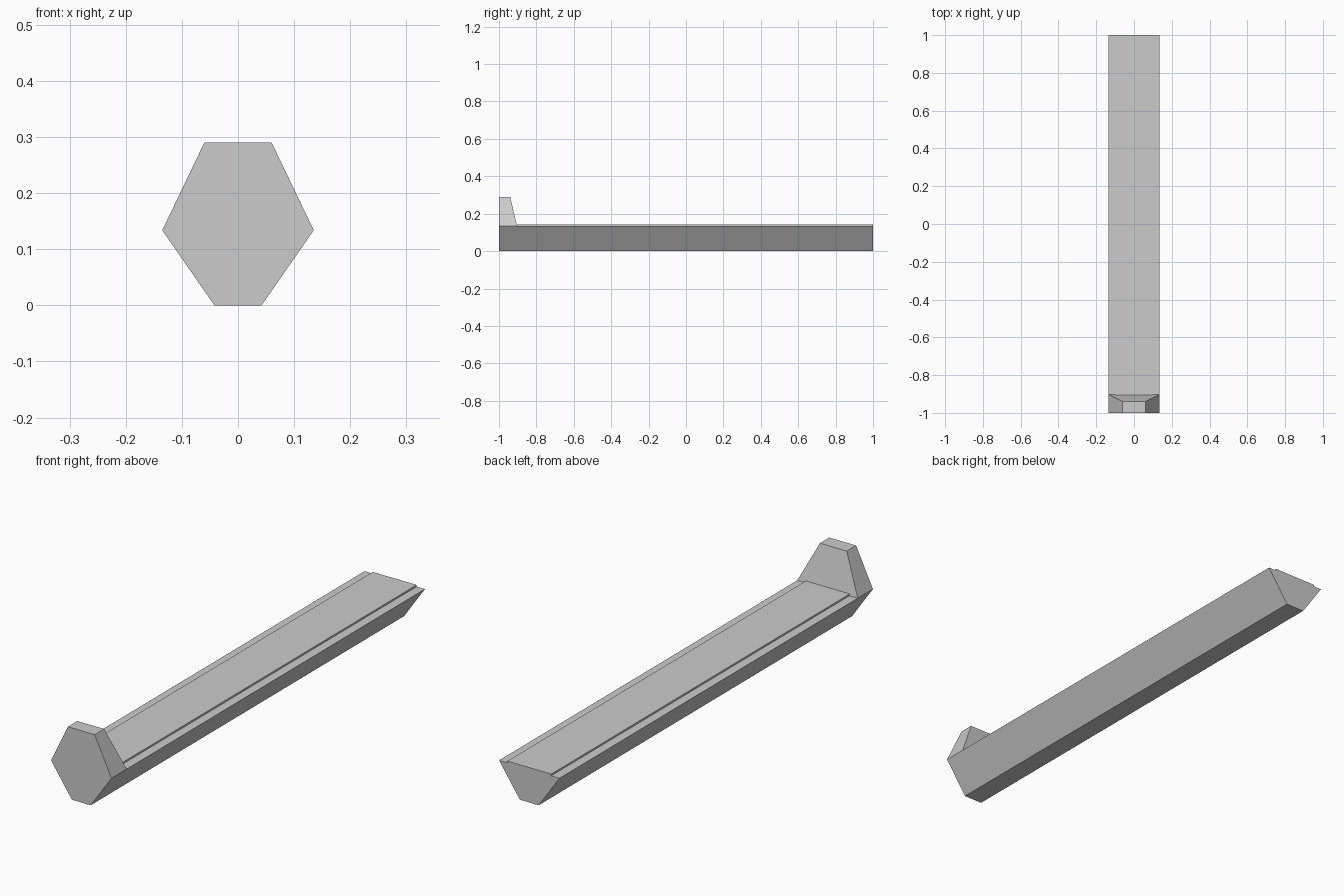
import bpy

if "Cube" in bpy.data.objects:
    bpy.data.objects.remove(bpy.data.objects["Cube"])


def loft(name, ring_a, ring_b):
    """Solid between two matching rings of points, with capped ends."""
    n = len(ring_a)
    faces = [(i, (i + 1) % n, n + (i + 1) % n, n + i) for i in range(n)]
    faces += [tuple(reversed(range(n))), tuple(range(n, 2 * n))]
    mesh = bpy.data.meshes.new(name)
    mesh.from_pydata(ring_a + ring_b, [], faces)
    mesh.update()
    obj = bpy.data.objects.new(name, mesh)
    bpy.context.collection.objects.link(obj)
    return obj


BOTTOM, SIDE, SIDE_Z = 0.042, 0.135, 0.134
SLAB, SLAB_Z = 0.098, 0.141

# Beam: tapered trough section with a slightly raised walking strip on top
half = [(BOTTOM, 0), (SIDE, SIDE_Z), (SLAB, SIDE_Z), (SLAB, SLAB_Z)]
profile = half + [(-x, z) for x, z in reversed(half)]
loft("beam", [(x, -1, z) for x, z in profile],
     [(x, 1, z) for x, z in reversed(profile)][::-1]).data.flip_normals
beam = bpy.data.objects["beam"]

# End stop: block tapering upward with an upright front face


def rect(w, y_back, z):
    return [(-w, -1, z), (w, -1, z), (w, y_back, z), (-w, y_back, z)]


stop = loft("end_stop", rect(SIDE, -0.903, SIDE_Z), rect(0.06, -0.94, 0.29))

# Consistent outward faces
import bmesh
for obj in (beam, stop):
    bm = bmesh.new()
    bm.from_mesh(obj.data)
    bmesh.ops.recalc_face_normals(bm, faces=bm.faces)
    bm.to_mesh(obj.data)
    bm.free()
